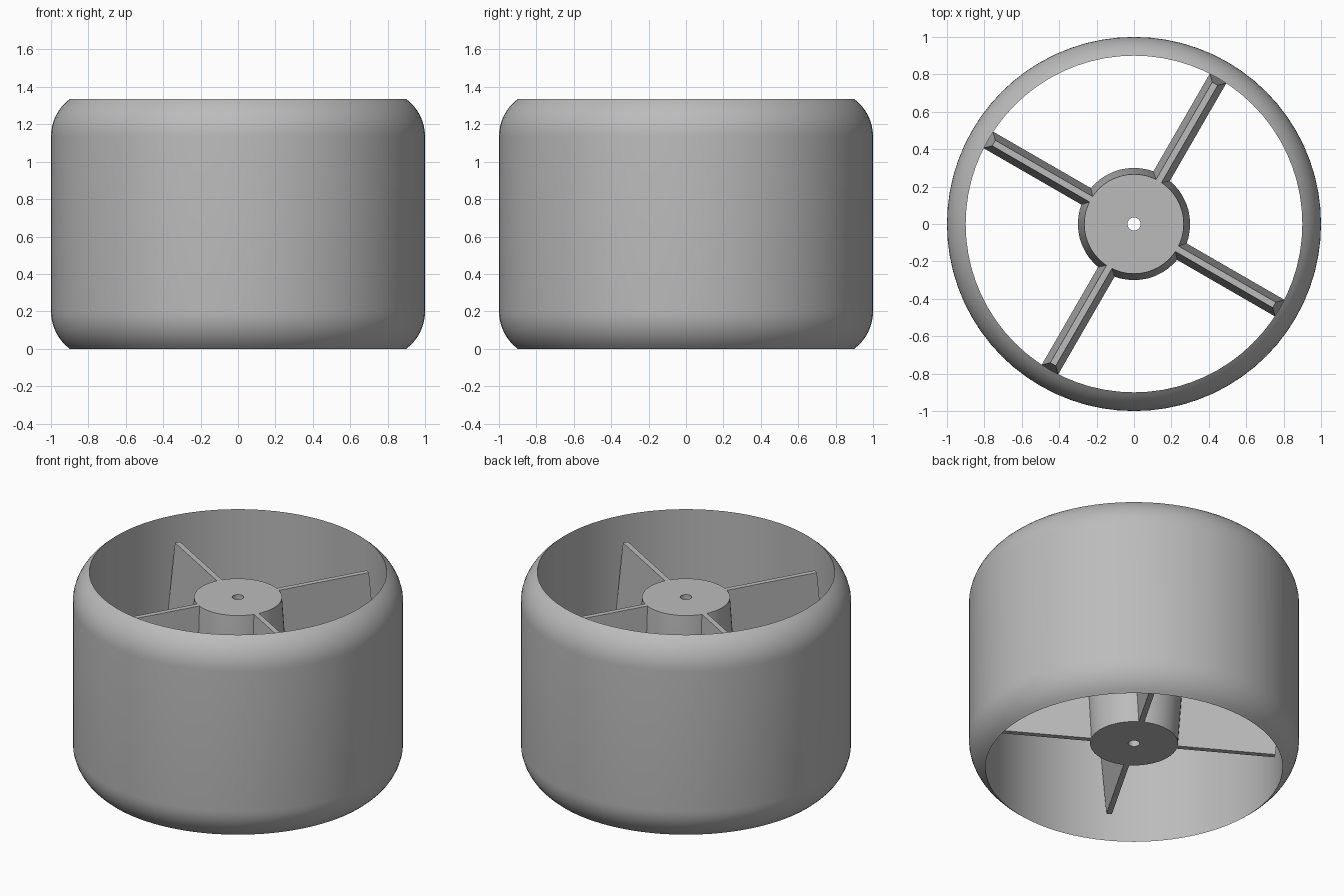
import bpy, bmesh, math
from mathutils import Matrix

HEIGHT = 1.335
MID = HEIGHT / 2
HUB_HALF = 0.5     # half length of hub and spokes
DRAFT = 0.034      # inward taper from the middle plane to each end

cube = bpy.data.objects.get("Cube")
if cube:
    bpy.data.objects.remove(cube, do_unlink=True)

grey = bpy.data.materials.new("plain grey")
grey.use_nodes = True
colour = (0.5, 0.5, 0.5, 1)
grey.diffuse_color = colour
grey.node_tree.nodes["Principled BSDF"].inputs["Base Color"].default_value = colour


def add_object(name, bm, smooth=True):
    bmesh.ops.recalc_face_normals(bm, faces=bm.faces)
    mesh = bpy.data.meshes.new(name)
    bm.to_mesh(mesh)
    bm.free()
    mesh.materials.append(grey)
    obj = bpy.data.objects.new(name, mesh)
    bpy.context.collection.objects.link(obj)
    if smooth:
        bpy.ops.object.select_all(action="DESELECT")
        obj.select_set(True)
        bpy.context.view_layer.objects.active = obj
        bpy.ops.object.shade_smooth_by_angle(angle=math.radians(30))
    return obj


def lathe(name, profile, sides):
    """Spin a closed (radius, z) profile around the z axis."""
    bm = bmesh.new()
    rings = []
    for i in range(sides):
        a = 2 * math.pi * i / sides
        rings.append([bm.verts.new((r * math.cos(a), r * math.sin(a), z)) for r, z in profile])
    n = len(profile)
    for i in range(sides):
        here, there = rings[i], rings[(i + 1) % sides]
        for j in range(n):
            k = (j + 1) % n
            bm.faces.new((here[j], there[j], there[k], here[k]))
    return add_object(name, bm)


# Drum: straight bore, outer wall rounded over at both ends
INNER, ROUND, STEPS = 0.90, 0.25, 8
sweep = math.acos(1 - (1 - INNER) / ROUND)
lower = []
for i in range(STEPS + 1):
    t = sweep * (1 - i / STEPS)
    lower.append((1 - ROUND * (1 - math.cos(t)), ROUND * (math.sin(sweep) - math.sin(t))))
upper = [(r, HEIGHT - z) for r, z in reversed(lower)]
lathe("drum", lower + upper, 72)

# Hub: double tapered with a small axle hole
lathe("hub", [(0.035, MID - HUB_HALF), (0.3 - DRAFT, MID - HUB_HALF), (0.3, MID),
              (0.3 - DRAFT, MID + HUB_HALF), (0.035, MID + HUB_HALF)], 48)

# Spokes: four blades, thickest at the middle plane
for s in range(4):
    bm = bmesh.new()
    levels = []
    for z, inset in ((-HUB_HALF, DRAFT), (0, 0), (HUB_HALF, DRAFT)):
        half, end = 0.051 - inset, INNER - inset
        corners = ((0.2, -half), (end, -half), (end, half), (0.2, half))
        levels.append([bm.verts.new((x, y, MID + z)) for x, y in corners])
    for low, high in zip(levels, levels[1:]):
        for j in range(4):
            k = (j + 1) % 4
            bm.faces.new((low[j], low[k], high[k], high[j]))
    bm.faces.new(levels[0])
    bm.faces.new(levels[-1])
    bm.transform(Matrix.Rotation(math.radians(60 + 90 * s), 4, "Z"))
    add_object(f"spoke_{s + 1}", bm, smooth=False)
